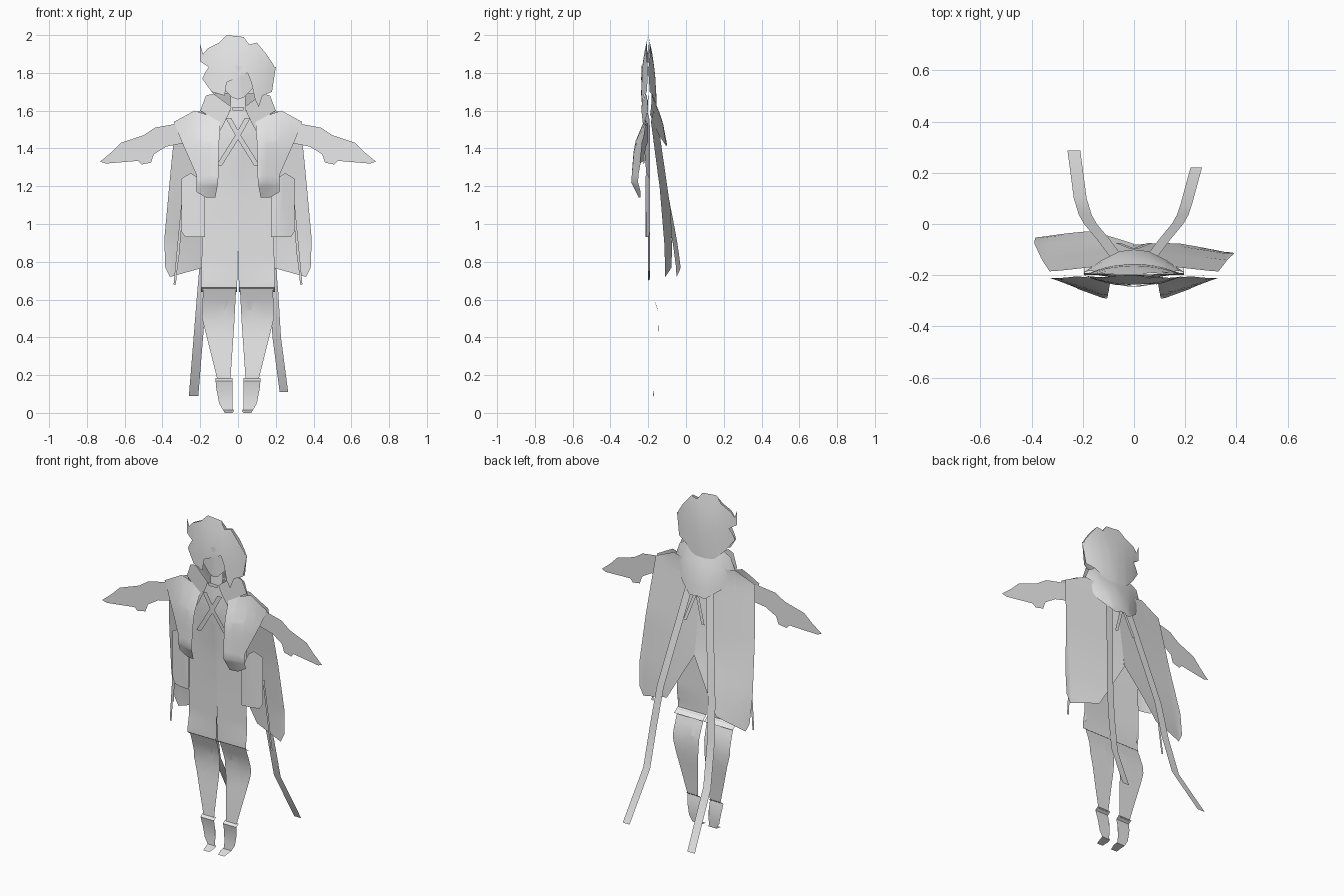
import bpy
import bmesh
from mathutils import Vector

if "Cube" in bpy.data.objects:
    bpy.data.objects.remove(bpy.data.objects["Cube"])

grey = bpy.data.materials.new("plain_grey")
grey.use_nodes = True
tone = (.8, .8, .8, 1)
grey.diffuse_color = tone
grey.node_tree.nodes["Principled BSDF"].inputs["Base Color"].default_value = tone


def ramp(value, points):
    """Piecewise linear lookup; points run from low to high."""
    if value <= points[0][0]:
        return points[0][1]
    for (a, ya), (b, yb) in zip(points, points[1:]):
        if value <= b:
            return ya + (yb - ya) * (value - a) / (b - a)
    return points[-1][1]


def mix(a, b, t):
    t = max(0, min(1, t))
    return a + (b - a) * t


def finish(name, bm, mirror):
    mesh = bpy.data.meshes.new(name)
    bm.to_mesh(mesh)
    bm.free()
    obj = bpy.data.objects.new(name, mesh)
    bpy.context.collection.objects.link(obj)
    mesh.materials.append(grey)
    if mirror:
        mod = obj.modifiers.new("mirror", "MIRROR")
        mod.merge_threshold = .0005
    bpy.ops.object.select_all(action="DESELECT")
    obj.select_set(True)
    bpy.context.view_layer.objects.active = obj
    bpy.ops.object.shade_smooth_by_angle(angle=.6)
    return obj


def sheet(name, outline, depth, mirror=True, back=False, side=1, step=.06, cuts=()):
    """Flat cut-out in x and z, sliced into a grid and bent to a depth."""
    bm = bmesh.new()
    bm.faces.new([bm.verts.new((side * x, 0, z)) for x, z in outline])
    bmesh.ops.triangulate(bm, faces=bm.faces[:])
    slices = [(Vector((0, 0, z)), Vector((0, 0, 1))) for z in cuts]
    for axis in ((1, 0, 0), (0, 0, 1)):
        normal = Vector(axis)
        reach = [v.co.dot(normal) for v in bm.verts]
        count = int((max(reach) - min(reach)) / step)
        slices += [(normal * (min(reach) + step * (i + 1)), normal) for i in range(count)]
    for point, normal in slices:
        bmesh.ops.bisect_plane(bm, geom=bm.verts[:] + bm.edges[:] + bm.faces[:],
                               plane_co=point, plane_no=normal, dist=.0005)
    bm.normal_update()
    for face in bm.faces:
        if (face.normal.y > 0) != back:
            face.normal_flip()
    for v in bm.verts:
        v.co.y = depth(abs(v.co.x), v.co.z)
    return finish(name, bm, mirror)


def ribbon(name, path, width, mirror=False, back=False):
    """Narrow band with its width along x."""
    bm = bmesh.new()
    half = Vector((width / 2, 0, 0))
    rows = [(bm.verts.new(Vector(p) - half), bm.verts.new(Vector(p) + half)) for p in path]
    for (a, b), (c, d) in zip(rows, rows[1:]):
        bm.faces.new((a, b, d, c) if back else (a, c, d, b))
    return finish(name, bm, mirror)


# Head: a domed back and front of hair, with the face between
head_top = [(-.19, 1.77), (-.175, 1.8), (-.155, 1.83), (-.2, 1.86), (-.2, 1.95),
            (-.185, 1.9), (-.16, 1.93), (-.1, 1.96), (-.06, 2), (.03, 1.99),
            (.06, 1.95), (.1, 1.96), (.15, 1.9), (.19, 1.84), (.17, 1.84),
            (.2, 1.83), (.16, 1.75), (.18, 1.7), (.13, 1.68)]
fringe = [(.11, 1.62), (.09, 1.66), (.07, 1.75), (.05, 1.8), (-.03, 1.8), (-.06, 1.75),
          (-.09, 1.79), (-.1, 1.72), (-.07, 1.68), (-.14, 1.7)]
nape = [(.08, 1.64), (0, 1.61), (-.08, 1.64), (-.14, 1.7)]


def dome(bulge):
    lift = [(1.65, 1), (1.8, .8), (1.9, .5), (2, 0)]
    return lambda x, z: -.2 + bulge * ramp(z, lift) * (1 - min(1, x / .2) ** 2)


sheet("hair_front", head_top + fringe, dome(-.045), mirror=False)
sheet("hair_back", head_top + nape, dome(.045), mirror=False, back=True)
sheet("face", [(0, 1.66), (.03, 1.67), (.08, 1.72), (.1, 1.8), (0, 1.84)],
      lambda x, z: -.235 + x * .2)

# Neck, torso and shorts
torso = [(0, 1.68), (.04, 1.68), (.04, 1.6), (.18, 1.55), (.2, 1.45), (.19, 1.2),
         (.18, .93), (.175, .73), (.195, .64), (.005, .64), (.015, .8), (0, .93)]
front_line = [(.64, -.165), (.665, -.2), (1, -.2), (1.2, -.205), (1.45, -.225), (1.68, -.2)]
sheet("torso_and_shorts", torso,
      lambda x, z: mix(ramp(z, front_line), -.19, x / .2 if z > .7 else 0), cuts=(.665,))
ribbon("neck_band", [(0, -.236, 1.6), (0, -.236, 1.62)], .06)

# Legs and boots
leg = [(.01, .66), (.015, .6), (.035, .55), (.02, .47), (.06, .28), (.055, .22), (.04, .18),
       (.11, .18), (.11, .28), (.16, .38), (.19, .5), (.185, .66)]
leg_line = [(.18, -.17), (.3, -.16), (.45, -.145), (.55, -.15), (.66, -.19)]
sheet("leg", leg, lambda x, z: ramp(z, leg_line))
boot = [(.03, .185), (.03, .1), (.035, .03), (.02, .01), (.03, 0), (.07, 0), (.1, .05),
        (.115, .13), (.12, .185)]
boot_line = [(0, -.23), (.015, -.175), (.1, -.17), (.17, -.185), (.185, -.165)]
sheet("boot", boot, lambda x, z: ramp(z, boot_line), cuts=(.015, .17))

# Outstretched arms with hands
arm = [(.18, 1.54), (.33, 1.53), (.44, 1.51), (.5, 1.47), (.62, 1.43), (.67, 1.38),
       (.73, 1.33), (.7, 1.32), (.52, 1.335), (.51, 1.315), (.46, 1.325), (.445, 1.37),
       (.38, 1.41), (.28, 1.43), (.18, 1.46)]
sheet("arm", arm, lambda x, z: mix(-.2, -.245, (x - .25) / .48))

# Front panels of the cloak, standing forward of the chest
panel = [(.09, 1.58), (.14, 1.57), (.23, 1.6), (.34, 1.54), (.3, 1.44), (.22, 1.26),
         (.22, 1.17), (.17, 1.14), (.12, 1.14), (.105, 1.22), (.1, 1.45)]
panel_line = [(1.14, -.25), (1.22, -.29), (1.42, -.275), (1.55, -.22), (1.6, -.2)]
sheet("cloak_front", panel,
      lambda x, z: mix(ramp(z, panel_line), -.21, (x - .12) / .22), cuts=(1.22,))

# Collar in front and hood behind
collar = [(.035, 1.62), (.13, 1.69), (.17, 1.68), (.2, 1.6), (.15, 1.57), (.12, 1.45),
          (.08, 1.52), (.05, 1.58)]
sheet("collar", collar, lambda x, z: mix(-.245, -.2, x / .2))
hood = [(0, 1.69), (.12, 1.69), (.17, 1.66), (.2, 1.58), (.13, 1.47), (.05, 1.41), (0, 1.42)]
hood_line = [(1.42, -.1), (1.55, -.125), (1.69, -.18)]
sheet("hood", hood, lambda x, z: mix(ramp(z, hood_line), -.19, (x / .2) ** 2), back=True)

# Back of the cloak: each half flares differently
cape = [(0, 1.56), (.2, 1.6), (.33, 1.54), (.355, 1.3), (.39, .92), (.385, .77),
        (.36, .72), (.18, .77), (0, 1.07)]
flares = {
    "left": (1, [(.75, -.04), (1.1, -.085), (1.55, -.15)],
             [(.75, -.11), (.9, -.115), (1.2, -.14), (1.55, -.19)]),
    "right": (-1, [(.75, 0), (1.1, -.085), (1.55, -.15)],
              [(.75, -.05), (.9, -.07), (1.2, -.13), (1.55, -.19)]),
}
for word, (side, inner, outer) in flares.items():
    sheet("cape_" + word, cape,
          lambda x, z: mix(ramp(z, inner), ramp(z, outer), x / .36),
          mirror=False, back=True, side=side)

# Hip pouches and the thin tassels beside them
pouch = [(.175, 1.15), (.22, 1.25), (.25, 1.27), (.3, 1.24), (.3, .96), (.28, .93), (.175, .93)]
sheet("hip_pouch", pouch, lambda x, z: -.215 + max(0, x - .22) * .3)
for drop, reach in ((.68, .335), (.8, .32)):
    ribbon("hip_tassel", [(.295, -.18, 1.1), (reach, -.16, drop)], .012, mirror=True)

# Crossed chest laces and the small ties under the hood
ribbon("chest_lace", [(-.05, -.245, 1.56), (.0, -.245, 1.47), (.1, -.23, 1.31)], .03, mirror=True)
ribbon("hood_tie", [(.01, -.095, 1.42), (.06, -.075, 1.27)], .02, mirror=True, back=True)

# Long streamers trailing behind
ribbon("streamer_left", [(.06, -.14, 1.5), (.12, -.06, 1.15), (.17, 0, .87), (.19, .035, .65),
                         (.205, .08, .4), (.243, .22, .11)], .045, back=True)
ribbon("streamer_right", [(-.06, -.14, 1.5), (-.12, -.06, 1.15), (-.17, 0, .87),
                          (-.19, .035, .65), (-.21, .1, .4), (-.235, .288, .09)],
       .05, back=True)
